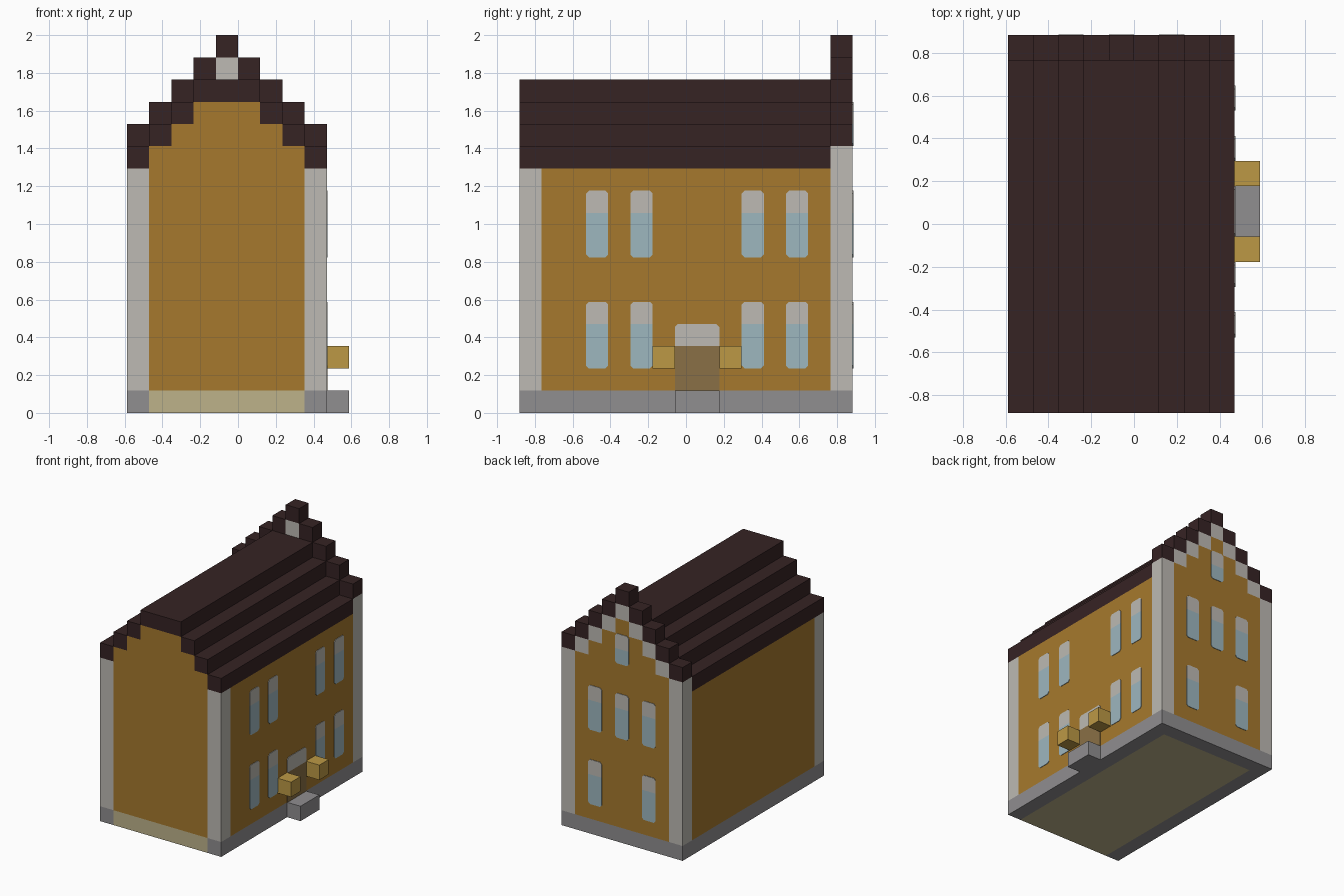
import bpy, bmesh
from mathutils import Vector

cube = bpy.data.objects.get("Cube")
if cube:
    bpy.data.objects.remove(cube, do_unlink=True)

U = 2 / 17                       # one building block
ORIGIN = Vector((-5, -7.5, 0))   # grid corner, in blocks
WIDE, DEEP = 9, 15               # house footprint, in blocks


def material(name, r, g, b):
    rgb = [((c / 255 + 0.055) / 1.055) ** 2.4 for c in (r, g, b)] + [1]
    m = bpy.data.materials.new(name)
    m.use_nodes = True
    m.diffuse_color = rgb
    m.node_tree.nodes["Principled BSDF"].inputs["Base Color"].default_value = rgb
    return m


OCHRE = material("ochre plaster", 166, 121, 45)
STONE = material("pale stone", 189, 186, 179)
ROOF = material("dark brown roof", 54, 35, 36)
GREY = material("grey stone", 144, 142, 144)
BEIGE = material("beige floor", 189, 178, 138)
GLASS = material("pale blue glass", 158, 183, 191)
DOOR = material("brown door", 138, 112, 70)
BRASS = material("brass lantern", 188, 153, 69)


def prism(name, outline, offset, mat):
    """Extrude a flat outline given in block units."""
    bm = bmesh.new()
    face = bm.faces.new([bm.verts.new((Vector(p) + ORIGIN) * U) for p in outline])
    ext = bmesh.ops.extrude_face_region(bm, geom=[face])
    verts = [v for v in ext["geom"] if isinstance(v, bmesh.types.BMVert)]
    bmesh.ops.translate(bm, verts=verts, vec=Vector(offset) * U)
    bmesh.ops.recalc_face_normals(bm, faces=bm.faces)
    me = bpy.data.meshes.new(name)
    bm.to_mesh(me)
    bm.free()
    me.materials.append(mat)
    ob = bpy.data.objects.new(name, me)
    bpy.context.collection.objects.link(ob)
    return ob


def block(name, x, y, z, mat):
    """Box from three (start, end) ranges in block units."""
    base = [(x[0], y[0], z[0]), (x[1], y[0], z[0]), (x[1], y[1], z[0]), (x[0], y[1], z[0])]
    return prism(name, base, (0, 0, z[1] - z[0]), mat)


def stepped_wall(name, y, tops, mat):
    """Wall with a stair-shaped top, one height per column, starting at column 1."""
    pts = [(1 + len(tops), y[0], 1), (1, y[0], 1)]
    for i, top in enumerate(tops):
        pts += [(1 + i, y[0], top), (2 + i, y[0], top)]
    clean = [p for i, p in enumerate(pts) if i == 0 or p != pts[i - 1]]
    prism(name, clean, (0, y[1] - y[0], 0), mat)


def plate(name, side, a, z, mat, round_top=False, round_bottom=False):
    """Thin painted panel on the east (+x) or back (+y) face."""
    c, t = 0.13, 0.035
    b, t0, t1 = c * round_bottom, z[0], z[1]
    p = c * round_top
    flat = [(a[0], t0 + b), (a[0] + b, t0), (a[1] - b, t0), (a[1], t0 + b),
            (a[1], t1 - p), (a[1] - p, t1), (a[0] + p, t1), (a[0], t1 - p)]
    flat = list(dict.fromkeys(flat))
    if side == "east":
        prism(name, [(WIDE, u, w) for u, w in flat], (t, 0, 0), mat)
    else:
        prism(name, [(u, DEEP, w) for u, w in flat], (0, t, 0), mat)


def window(side, column, sill, glass_height=2):
    a, mid = (column, column + 1), sill + glass_height
    plate(f"{side}_window_glass", side, a, (sill, mid), GLASS, round_bottom=True)
    plate(f"{side}_window_head", side, a, (mid, mid + 1), STONE, round_top=True)


# Foundation and floor
block("floor_slab", (1, 8), (0, 14), (0, 1), BEIGE)
block("back_plinth", (1, 8), (14, 15), (0, 1), GREY)

# Long walls, corner pillars and plinths
for side, x in (("left", 8), ("right", 0)):
    cols = (x, x + 1)
    block(f"{side}_plinth", cols, (0, DEEP), (0, 1), GREY)
    block(f"{side}_wall", cols, (1, 14), (1, 11), OCHRE)
    block(f"{side}_front_pillar", cols, (0, 1), (1, 11), STONE)
    block(f"{side}_back_pillar", cols, (14, 15), (1, 12), STONE)

# Stair-topped body and back gable wall
stepped_wall("house_body", (0, 14), [12, 13, 14, 14, 14, 13, 12], OCHRE)
stepped_wall("back_gable_wall", (14, 15), [12, 13, 14, 15, 14, 13, 12], OCHRE)

# Stepped roof, with the gable trim and caps one step higher
block("roof_ridge", (3, 6), (0, 14), (14, 15), ROOF)
for k in range(5):
    for x in sorted({k, 8 - k}):
        cols = (x, x + 1)
        if k < 3:
            block("roof_step", cols, (0, 14), (11 + k, 12 + k), ROOF)
        if k > 0:
            block("gable_trim", cols, (14, 15), (11 + k, 12 + k), STONE)
        block("gable_cap", cols, (14, 15), (12 + k, 13 + k), ROOF)

# Windows
for column in (3, 5, 10, 12):
    for sill in (2, 7):
        window("east", column, sill)
for column, sill in ((2, 2), (6, 2), (2, 7), (4, 7), (6, 7)):
    window("back", column, sill)
window("back", 4, 12, glass_height=1)

# Entrance: door, lintel, step and lanterns
plate("door", "east", (7, 9), (1, 3), DOOR)
plate("door_lintel", "east", (7, 9), (3, 4), STONE, round_top=True)
block("door_step", (9, 10), (7, 9), (0, 1), GREY)
for y in (6, 9):
    block("lantern", (9, 10), (y, y + 1), (2, 3), BRASS)
